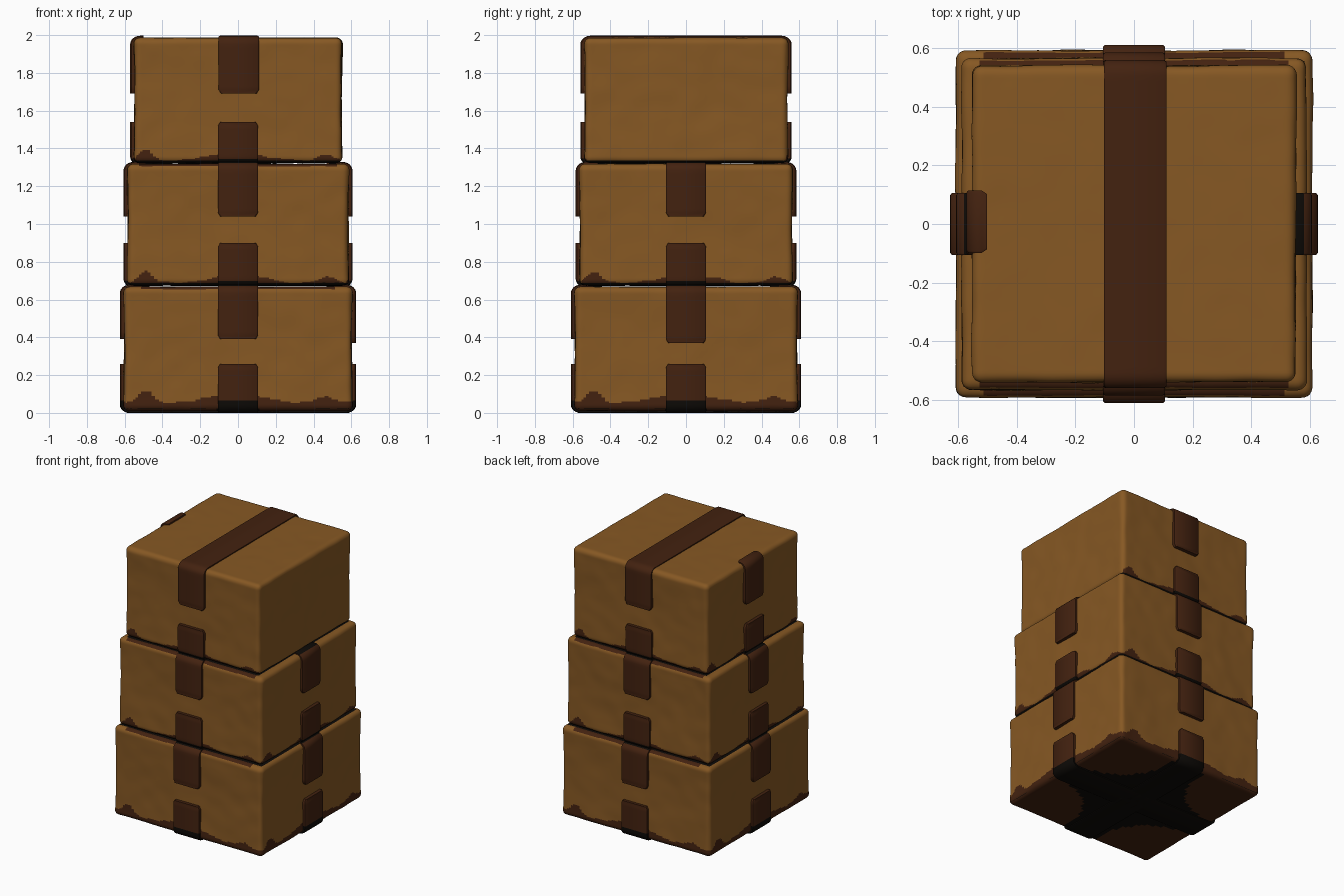
import bpy, bmesh, math
from mathutils import Vector, noise

if "Cube" in bpy.data.objects:
    bpy.data.objects.remove(bpy.data.objects["Cube"])


def make_mat(name, rgb):
    m = bpy.data.materials.new(name)
    m.diffuse_color = (*rgb, 1)
    m.use_nodes = True
    m.node_tree.nodes["Principled BSDF"].inputs["Base Color"].default_value = m.diffuse_color
    return m


CARD, BROWN, BLACK = 0, 1, 2
MATS = [make_mat("cardboard", (0.24, 0.098, 0.017)),
        make_mat("brown_tape", (0.056, 0.0158, 0.005)),
        make_mat("grimy_black", (0.004, 0.003, 0.002))]

# name, half x, half y, bottom z, top z
BOXES = [("bottom", 0.608, 0.592, 0.010, 0.668),
         ("middle", 0.588, 0.566, 0.674, 1.318),
         ("top", 0.553, 0.541, 1.322, 1.986)]
# outward and left-to-right directions of each side
SIDES = {"front": (Vector((0, -1, 0)), Vector((1, 0, 0))),
         "right": (Vector((1, 0, 0)), Vector((0, 1, 0))),
         "back": (Vector((0, 1, 0)), Vector((-1, 0, 0))),
         "left": (Vector((-1, 0, 0)), Vector((0, -1, 0)))}
R = 0.035      # corner radius


def finish(bm, name, angle):
    bmesh.ops.recalc_face_normals(bm, faces=bm.faces)
    me = bpy.data.meshes.new(name)
    bm.to_mesh(me)
    bm.free()
    ob = bpy.data.objects.new(name, me)
    bpy.context.collection.objects.link(ob)
    for m in MATS:
        me.materials.append(m)
    bpy.ops.object.select_all(action='DESELECT')
    ob.select_set(True)
    bpy.context.view_layer.objects.active = ob
    bpy.ops.object.shade_smooth_by_angle(angle=math.radians(angle))
    return ob


def bump(s, centre, width):
    return math.exp(-((s - centre) / width) ** 2)


def box_colour(level, c, n):
    """Cardboard, with grime at the foot, in the seams and underneath."""
    _, hx, hy, z0, z1 = BOXES[level]
    if n.z < -0.6:                                  # underside
        if level == 0:
            dx, dy = hx - abs(c.x), hy - abs(c.y)
            return BROWN if (dx ** 2.3 + dy ** 2.3) < 0.48 ** 2.3 else BLACK
        return BLACK
    if n.z > 0.6:                                   # top and ledges
        if level == 2:
            return CARD
        nx, ny = BOXES[level + 1][1:3]
        if abs(c.x) < nx - 0.01 and abs(c.y) < ny - 0.01:
            return BLACK
        return BROWN if abs(c.y) > ny - 0.01 and abs(c.x) < 0.52 else CARD
    side = max(SIDES, key=lambda k: SIDES[k][0].dot(n))
    s = SIDES[side][1].dot(c)
    h = 0.045 if level == 0 else 0.012
    if not (level == 2 and side == "right"):        # uneven grime line
        h += (0.065 * bump(s, -0.49, 0.05) + 0.045 * bump(s, 0, 0.2)
              + 0.03 * bump(s, 0.46, 0.07))
        h += 0.012 * noise.noise(Vector((s * 9, level * 5, 1)))
    if c.z - z0 < 0.014:
        return BLACK
    return BROWN if c.z - z0 < h else CARD


# Rounded, slightly crumpled boxes
def build_box(level):
    name, hx, hy, z0, z1 = BOXES[level]
    half = Vector((hx, hy, (z1 - z0) / 2))
    mid = Vector((0, 0, (z0 + z1) / 2))
    bm = bmesh.new()
    bmesh.ops.create_cube(bm, size=2)
    bmesh.ops.subdivide_edges(bm, edges=bm.edges[:], cuts=57, use_grid_fill=True)
    for v in bm.verts:
        # pack the grid towards the corners, then round them
        p = Vector([h * (0.35 * t + 0.65 * math.sin(t * math.pi / 2))
                    for t, h in zip(v.co, half)])
        core = Vector([max(-(h - R), min(h - R, t)) for t, h in zip(p, half)])
        d = (p - core).normalized()
        wob = 0.005 * noise.noise(p * 3.2 + Vector((level * 7, 0, 0)))
        wob += 0.003 * noise.noise(p * 9 + Vector((0, level * 7, 0)))
        waist = 0.006 * (1 - (p.z / half.z) ** 2)
        flat = Vector((d.x, d.y, 0))
        v.co = core + d * R + flat * (wob - waist) + mid
        v.co.z += d.z * wob * 0.5
    bm.normal_update()
    for f in bm.faces:
        f.material_index = box_colour(level, f.calc_center_median(), f.normal)
    finish(bm, name + "_box", 60)


def densify(pts, step=0.02):
    out = [pts[0]]
    for (a, na), (b, nb) in zip(pts, pts[1:]):
        k = max(1, round((b - a).length / step))
        out += [(a.lerp(b, i / k), na.lerp(nb, i / k)) for i in range(1, k + 1)]
    return out


def corner_path(h, z_end, z_edge, u_end):
    """Path up (or down) a side, round the edge and inwards, with normals."""
    sg = 1 if z_edge > z_end else -1
    pts = [(Vector((h, z_end)), Vector((1, 0)))]
    for i in range(7):
        a = i / 6 * math.pi / 2
        n = Vector((math.cos(a), sg * math.sin(a)))
        pts.append((Vector((h - R, z_edge - sg * R)) + n * R, n))
    pts.append((Vector((u_end, z_edge)), Vector((0, sg))))
    return densify(pts)


# Tape strip swept along a path in the plane of one side
def build_tape(name, side, path, black_rule, width=0.212, shift=0.0):
    out, right = SIDES[side]
    bm = bmesh.new()
    rings = []
    for i, (p, n) in enumerate(path):
        w = width / 2 - (0.012 if i in (0, len(path) - 1) else 0)
        ring = []
        for lift, s, in ((-0.012, -w), (0.012, -w), (0.018, -w + 0.008),
                         (0.018, w - 0.008), (0.012, w), (-0.012, w)):
            # thinner over horizontal faces than on the sides
            q = p + Vector((n.x * lift, n.y * lift * 0.6))
            ring.append(bm.verts.new(out * q.x + right * (s + shift)
                                     + Vector((0, 0, q.y))))
        rings.append(ring)
    for a, b in zip(rings, rings[1:]):
        for i in range(6):
            j = (i + 1) % 6
            bm.faces.new((a[i], a[j], b[j], b[i]))
    bm.faces.new(rings[0])
    bm.faces.new(rings[-1])
    for f in bm.faces:
        f.material_index = BLACK if black_rule(f.calc_center_median().z) else BROWN
    finish(bm, name, 40)


UPPER_END = [0.39, 1.04, 1.69]
LOWER_END = [0.26, 0.90, 1.54]
for level, (name, hx, hy, z0, z1) in enumerate(BOXES):
    build_box(level)
    for side in SIDES:
        h = hy if side in ("front", "back") else hx
        if level == 2 and side == "right":          # bare side
            continue
        # lower strip, folded under the box
        foot = z0 + (0.055 if level == 0 else 0.025)
        build_tape(f"{name}_{side}_lower_tape", side,
                   corner_path(h, LOWER_END[level], z0, 0.0 if level == 0 else h - 0.12),
                   lambda z: z < foot)
        # upper strip, folded over the top edge
        if level < 2:
            build_tape(f"{name}_{side}_upper_tape", side,
                       corner_path(h, UPPER_END[level] - (0.02 if side == "right" and level == 0 else 0),
                                   z1, h - 0.12),
                       lambda z: z > z1 + 0.003)
        elif side == "left":
            build_tape("top_left_upper_tape", side,
                       corner_path(h, UPPER_END[2], z1, 0.50), lambda z: False,
                       shift=-0.008)

# One long strip over the lid, front to back
lid = corner_path(BOXES[2][2], 1.69, BOXES[2][4], 0.0)
lid += [(Vector((-p.x, p.y)), Vector((-n.x, n.y))) for p, n in reversed(lid[:-1])]
build_tape("lid_tape", "front", lid, lambda z: False, shift=0.004)
